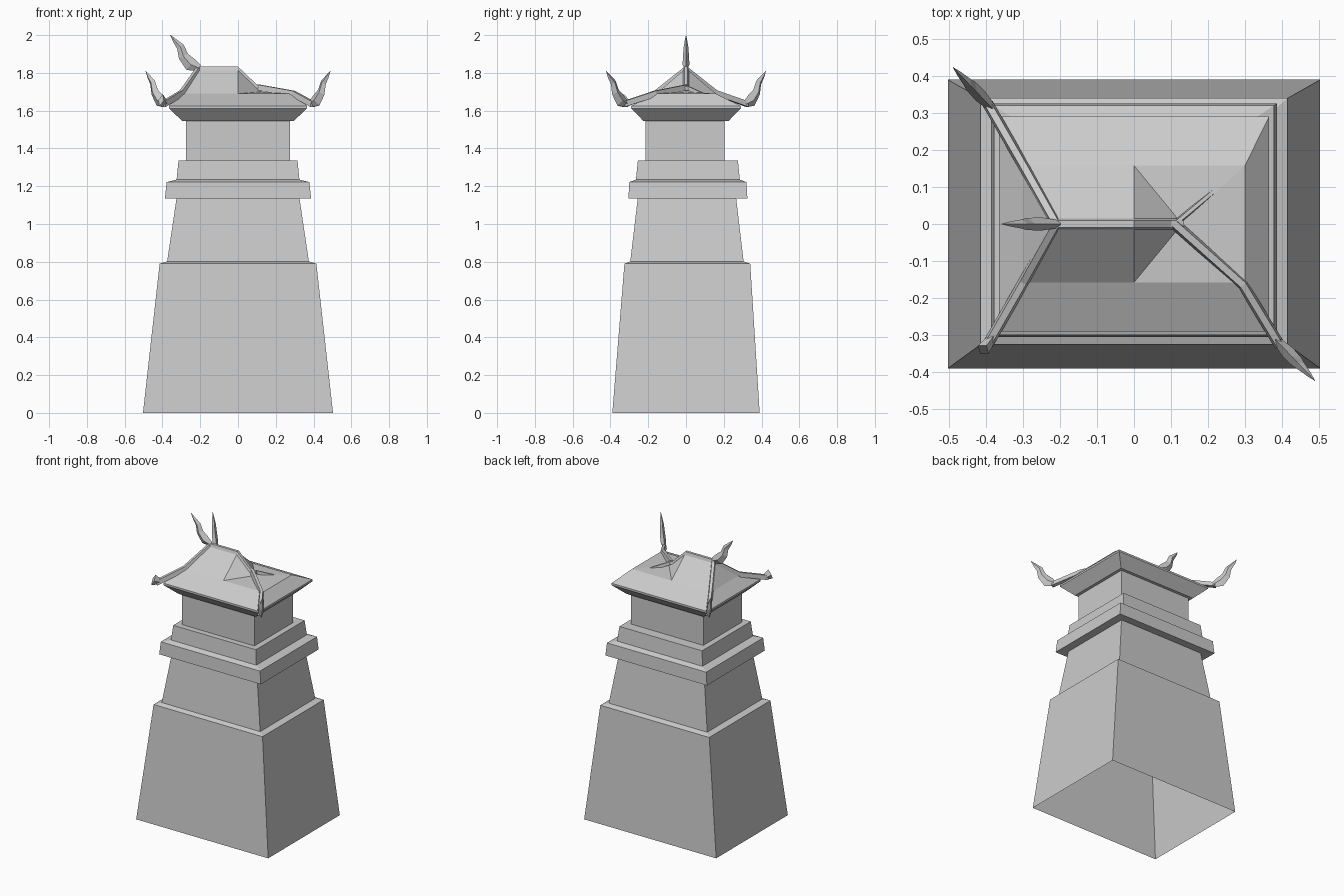
import bpy, bmesh
from mathutils import Vector

cube = bpy.data.objects.get("Cube")
if cube:
    bpy.data.objects.remove(cube)

stone = bpy.data.materials.new("pale_grey_stone")
stone.use_nodes = True
GREY = (0.6, 0.6, 0.6, 1)
stone.diffuse_color = GREY
stone.node_tree.nodes["Principled BSDF"].inputs["Base Color"].default_value = GREY


def finish(name, bm):
    bmesh.ops.recalc_face_normals(bm, faces=bm.faces)
    mesh = bpy.data.meshes.new(name)
    bm.to_mesh(mesh)
    bm.free()
    mesh.materials.append(stone)
    obj = bpy.data.objects.new(name, mesh)
    bpy.context.collection.objects.link(obj)
    return obj


def loft(bm, rings, caps=False):
    """Skin a list of equal point rings."""
    loops = [[bm.verts.new(p) for p in ring] for ring in rings]
    n = len(loops[0])
    for a, b in zip(loops, loops[1:]):
        for i in range(n):
            j = (i + 1) % n
            bm.faces.new((a[i], a[j], b[j], b[i]))
    if caps:
        bm.faces.new(loops[0])
        bm.faces.new(loops[-1])
    return loops


def rect(hx, hy, z, cy=0):
    return [(-hx, cy - hy, z), (hx, cy - hy, z), (hx, cy + hy, z), (-hx, cy + hy, z)]


def tier(name, *levels):
    bm = bmesh.new()
    loft(bm, [rect(*level) for level in levels])
    finish(name, bm)


# Tapered tower, open underneath; each level is half width, half depth, height, y offset
tier("lower_wall", (0.503, 0.39, 0), (0.415, 0.333, 0.79, 0.007), (0.375, 0.3, 0.802, 0.005))
tier("middle_wall", (0.375, 0.3, 0.802, 0.005), (0.325, 0.26, 1.14, 0.005))
tier("cornice_band", (0.325, 0.26, 1.14, 0.005), (0.387, 0.315, 1.135, 0.01),
     (0.378, 0.31, 1.222, 0.01), (0.325, 0.275, 1.235, 0.01))
tier("upper_step", (0.325, 0.275, 1.235, 0.01), (0.315, 0.265, 1.335, 0.01),
     (0.275, 0.21, 1.335, -0.005))
tier("neck_wall", (0.275, 0.21, 1.335, -0.005), (0.275, 0.21, 1.545, -0.005))
tier("eave_underside", (0.275, 0.21, 1.545, -0.005), (0.295, 0.225, 1.545),
     (0.365, 0.29, 1.612), (0.365, 0.29, 1.625))

# Hipped roof whose ridge is broken off on one side
bm = bmesh.new()
eave, bend = loft(bm, [rect(0.365, 0.29, 1.625), rect(0.3, 0.158, 1.69)])
ridge_end, ridge_mid, low_peak = [bm.verts.new(p) for p in
                                  ((-0.21, 0, 1.825), (0, 0, 1.825), (0.13, 0, 1.7))]
bm.faces.new((bend[0], bend[3], ridge_end))
bm.faces.new((bend[1], bend[2], low_peak))
for left, right in ((bend[0], bend[1]), (bend[3], bend[2])):
    middle = bm.verts.new((0, left.co.y, 1.69))
    bm.faces.new((left, middle, ridge_mid, ridge_end))
    bm.faces.new((middle, low_peak, ridge_mid))
    bm.faces.new((middle, right, low_peak))
finish("roof", bm)


def strip(name, points, width=0.015, drop=0.02):
    """Box-section ridge tile following a path."""
    pts = [Vector(p) for p in points]
    rings = []
    for i, p in enumerate(pts):
        along = pts[min(i + 1, len(pts) - 1)] - pts[max(i - 1, 0)]
        side = along.cross(Vector((0, 0, 1))).normalized() * width
        down = Vector((0, 0, -drop))
        rings.append([p - side + down, p + side + down, p + side * 0.6, p - side * 0.6])
    bm = bmesh.new()
    loft(bm, rings, True)
    finish(name, bm)


strip("ridge_tile", [(-0.215, 0, 1.833), (0, 0, 1.833), (0.1, 0, 1.738), (0.135, 0, 1.728)])
for name, sy in (("front", -1), ("back", 1)):
    strip(name + "_left_hip_tile",
          [(-0.21, 0, 1.835), (-0.3, sy * 0.16, 1.708), (-0.395, sy * 0.325, 1.65)], drop=0.03)
strip("front_right_hip_tile",
      [(0.11, 0, 1.738), (0.295, -0.165, 1.705), (0.395, -0.33, 1.65)], drop=0.03)
strip("back_right_hip_tile", [(0.11, 0, 1.735), (0.23, 0.1, 1.69)], width=0.008)

# Curled horn: outward distance, height, radius
HORN = [(-0.01, -0.008, 0.018), (0.037, 0.012, 0.036), (0.074, 0.055, 0.027),
        (0.09, 0.106, 0.02), (0.12, 0.138, 0.011), (0.143, 0.167, 0.001)]


def horn(name, root, direction, steps=6):
    root, out, up = Vector(root), Vector(direction).normalized(), Vector((0, 0, 1))
    side = out.cross(up)
    path = HORN[:steps]
    rings = []
    for i, (u, v, r) in enumerate(path):
        a, b = path[max(i - 1, 0)], path[min(i + 1, len(path) - 1)]
        tangent = (out * (b[0] - a[0]) + up * (b[1] - a[1])).normalized()
        thick = tangent.cross(side) * r
        wide = side * min(r * 0.6, 0.018)
        centre = root + out * u + up * v
        rings.append([centre + thick, centre + wide, centre - thick, centre - wide])
    bm = bmesh.new()
    loft(bm, rings, True)
    finish(name, bm)


horn("ridge_horn", (-0.215, 0, 1.833), (-1, 0, 0))
horn("back_left_horn", (-0.39, 0.32, 1.643), (-0.69, 0.72, 0))
horn("front_right_horn", (0.39, -0.32, 1.643), (0.69, -0.72, 0))
horn("broken_front_left_horn", (-0.385, -0.31, 1.643), (-0.6, -0.8, 0), 2)
